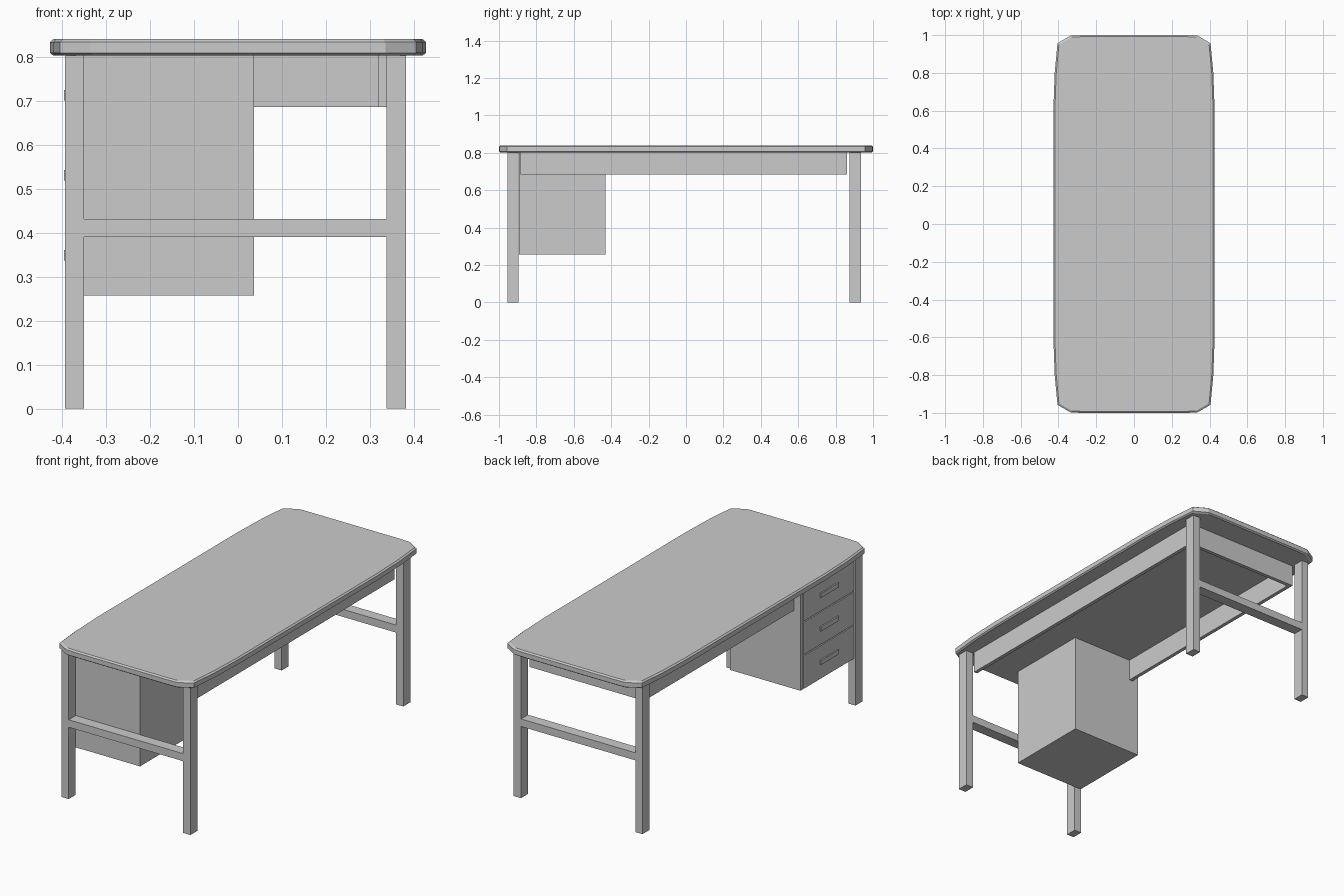
import bpy, bmesh

if "Cube" in bpy.data.objects:
    bpy.data.objects.remove(bpy.data.objects["Cube"])


def finish(name, bm):
    bmesh.ops.recalc_face_normals(bm, faces=bm.faces)
    me = bpy.data.meshes.new(name)
    bm.to_mesh(me)
    bm.free()
    ob = bpy.data.objects.new(name, me)
    bpy.context.collection.objects.link(ob)
    return ob


def box(name, x, y, z):
    """Axis-aligned box from (min, max) pairs."""
    bm = bmesh.new()
    bmesh.ops.create_cube(bm, size=1)
    for v in bm.verts:
        v.co = [r[0] if c < 0 else r[1] for c, r in zip(v.co, (x, y, z))]
    return finish(name, bm)


# Tabletop: one quarter outline mirrored, lofted with softened edges
quarter = [(0.427, 0.6), (0.42, 0.8), (0.405, 0.957), (0.335, 0.998), (0.27, 1.0)]
half = quarter + [(-x, y) for x, y in reversed(quarter)]
outline = half + [(-x, -y) for x, y in half]
bm = bmesh.new()
rings = []
for inset, z in ((0.008, 0.802), (0, 0.808), (0, 0.833), (0.008, 0.84)):
    rings.append([bm.verts.new((x * (1 - inset / 0.427), y * (1 - inset), z))
                  for x, y in outline])
n = len(outline)
for lo, hi in zip(rings, rings[1:]):
    for i in range(n):
        j = (i + 1) % n
        bm.faces.new((lo[i], lo[j], hi[j], hi[i]))
bm.faces.new(rings[0])
bm.faces.new(rings[-1])
finish("tabletop", bm)

# Legs and end stretchers
LEG_X = {"left": (-0.393, -0.35), "right": (0.338, 0.382)}
LEG_Y = {"front": (-0.955, -0.895), "back": (0.875, 0.935)}
for end, y in LEG_Y.items():
    for side, x in LEG_X.items():
        box(f"{end}_{side}_leg", x, y, (0, 0.804))
    box(f"{end}_stretcher", (-0.35, 0.338), y, (0.39, 0.431))

# Aprons under the top
AZ = (0.685, 0.804)
box("right_apron", (0.318, 0.338), (-0.885, 0.86), AZ)
box("left_apron", (-0.35, -0.33), (-0.43, 0.86), AZ)
box("back_apron", (-0.33, 0.318), (0.84, 0.86), AZ)

# Drawer cabinet with a side stile next to the drawers
Z0, Z1 = 0.257, 0.803
box("drawer_cabinet", (-0.375, 0.036), (-0.893, -0.43), (Z0, Z1))
box("cabinet_stile", (-0.388, -0.375), (-0.453, -0.43), (Z0, Z1))

# Three drawer fronts with bar handles
step = (Z1 - Z0) / 3
for i in range(3):
    z = Z0 + i * step
    box(f"drawer_front_{i + 1}", (-0.388, -0.375), (-0.889, -0.457),
        (z + (0.003 if i else 0), z + step - 0.003))
    mid = z + step / 2
    box(f"drawer_handle_{i + 1}", (-0.395, -0.387), (-0.75, -0.596),
        (mid - 0.012, mid + 0.012))
